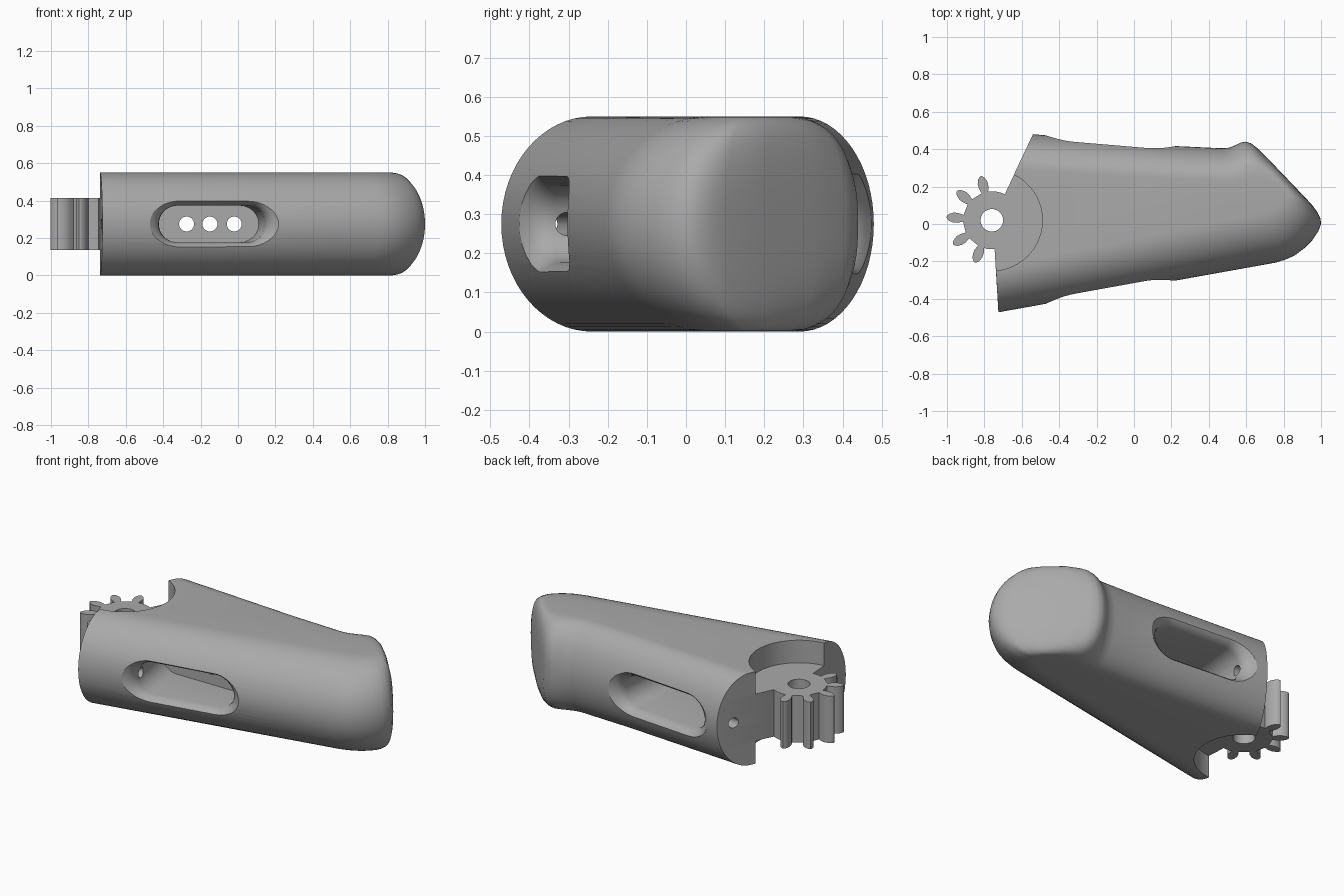
import bpy, bmesh, math
from mathutils import Matrix, Vector

cube = bpy.data.objects.get("Cube")
if cube:
    bpy.data.objects.remove(cube)

MID, HALF = 0.275, 0.275
PIVOT = Vector((-0.76, 0.02))

grey = bpy.data.materials.new("plain grey")
grey.use_nodes = True
grey.diffuse_color = (0.4, 0.4, 0.4, 1)
grey.node_tree.nodes["Principled BSDF"].inputs["Base Color"].default_value = (0.4, 0.4, 0.4, 1)


def finish(name, bm):
    bmesh.ops.recalc_face_normals(bm, faces=bm.faces[:])
    mesh = bpy.data.meshes.new(name)
    bm.to_mesh(mesh)
    bm.free()
    mesh.materials.append(grey)
    obj = bpy.data.objects.new(name, mesh)
    bpy.context.collection.objects.link(obj)
    return obj


def loft(name, rings):
    """Skin matching closed rings and cap both ends."""
    bm = bmesh.new()
    loops = [[bm.verts.new(p) for p in ring] for ring in rings]
    n = len(loops[0])
    for a, b in zip(loops, loops[1:]):
        for i in range(n):
            j = (i + 1) % n
            bm.faces.new((a[i], a[j], b[j], b[i]))
    bm.faces.new(loops[0])
    bm.faces.new(loops[-1])
    return finish(name, bm)


def cylinder(name, start, end, radius, sides=48):
    start, end = Vector(start), Vector(end)
    axis = end - start
    bm = bmesh.new()
    turn = axis.to_track_quat('Z', 'Y').to_matrix().to_4x4()
    bmesh.ops.create_cone(bm, cap_ends=True, segments=sides, radius1=radius, radius2=radius,
                          depth=axis.length, matrix=Matrix.Translation((start + end) / 2) @ turn)
    return finish(name, bm)


def combine(target, other, operation):
    mod = target.modifiers.new(other.name, 'BOOLEAN')
    mod.operation, mod.solver, mod.object = operation, 'EXACT', other
    bpy.context.view_layer.objects.active = target
    bpy.ops.object.modifier_apply(modifier=mod.name)
    bpy.data.objects.remove(other)


# Finger shell: widest outline, flat-top outline, roundness exponent
outline = [
    ((-.54, .48), (-.63, .29), 2), ((.15, .42), (.15, .245), 2), ((.47, .405), (.47, .235), 2),
    ((.51, .408), (.51, .235), 2), ((.54, .42), (.54, .235), 2.1), ((.57, .435), (.57, .235), 2.2),
    ((.595, .44), (.6, .235), 2.4), ((.625, .432), (.63, .235), 2.7), ((.66, .405), (.66, .235), 3),
    ((.74, .325), (.7, .23), 4), ((.85, .21), (.76, .2), 4), ((.95, .105), (.8, .17), 2.8),
    ((.98, .065), (.81, .15), 2.3), ((.997, .03), (.815, .14), 2), ((1, 0), (.81, .13), 2),
    ((.985, -.04), (.8, .115), 2), ((.955, -.085), (.78, .1), 2), ((.91, -.13), (.755, .085), 2),
    ((.86, -.168), (.73, .075), 2), ((.81, -.19), (.7, .065), 2), ((.76, -.206), (.67, .057), 2),
    ((-.725, -.472), (-.738, -.24), 2), ((-.745, -.14), (-.745, -.14), 2), ((-.69, .16), (-.69, .16), 2),
]
rings = []
LEVELS = 32
for k in range(LEVELS + 1):
    t = -math.cos(math.pi * k / LEVELS)
    ring = []
    for outer, inner, n in outline:
        f = max(0, 1 - abs(t) ** n) ** (1 / n)
        p = Vector(inner).lerp(Vector(outer), f)
        ring.append((p.x, p.y, MID + HALF * t))
    rings.append(ring)
finger = loft("finger", rings)

# Round clearance above and below the hinge
for low, high in ((-.2, .135), (.415, .8)):
    combine(finger, cylinder("clearance", (*PIVOT, low), (*PIVOT, high), .27, 96), 'DIFFERENCE')

# Hinge hub with five leaf-shaped teeth
tooth = [(.153, -.018), (.18, -.026), (.205, -.027), (.23, -.018), (.24, -.008)]
tooth += [(.244, 0)] + [(r, -w) for r, w in reversed(tooth)]
hub = []
for i in range(5):
    a = math.radians(104 + 36 * i)
    u, v = Vector((math.cos(a), math.sin(a))), Vector((-math.sin(a), math.cos(a)))
    hub += [PIVOT + u * r + v * w for r, w in tooth]
for deg in range(260, 455, 10):
    a = math.radians(deg)
    hub.append(PIVOT + Vector((math.cos(a), math.sin(a))) * .155)
combine(finger, loft("geared_hub", [[(p.x, p.y, z) for p in hub] for z in (.135, .415)]), 'UNION')
combine(finger, cylinder("hinge_bore", (*PIVOT, -.1), (*PIVOT, .7), .06), 'DIFFERENCE')


# Side pockets with flared mouths, leaving a thin centre wall
def pocket(offset, slope, side):
    layers = []
    for depth, grow in ((None, 0), (.075, 0), (.055, .005), (.038, .014), (.024, .026), (.012, .042), (-.04, .12)):
        ring = []
        for i in range(40):
            a = math.radians(-90 + 180 * (i % 20) / 19 + 180 * (i // 20))
            radius = .098 + grow
            cx = .062 if i < 20 else -.312
            x, z = cx + radius * math.cos(a), MID + radius * math.sin(a)
            surface = offset + slope * x
            y = side * .04 if depth is None else surface - side * depth
            ring.append((x - abs(slope) * abs(surface - y) * (1 if depth != -.04 else 0), y, z))
        layers.append(ring)
    return loft("pocket", layers)


combine(finger, pocket(-.343, .178, -1), 'DIFFERENCE')
combine(finger, pocket(.433, -.087, 1), 'DIFFERENCE')

# Cross holes in the centre wall and cord holes to the hinge end
for x in (-.275, -.15, -.02):
    combine(finger, cylinder("cross_hole", (x, -.1, MID), (x, .1, MID), .04, 32), 'DIFFERENCE')
for start, end in (((-.7, .4, MID), (-.35, .36, MID)), ((-.85, -.38, MID), (-.35, -.29, MID))):
    combine(finger, cylinder("cord_hole", start, end, .03, 24), 'DIFFERENCE')

bpy.ops.object.select_all(action='DESELECT')
finger.select_set(True)
bpy.context.view_layer.objects.active = finger
bpy.ops.object.shade_smooth_by_angle(angle=math.radians(30))
